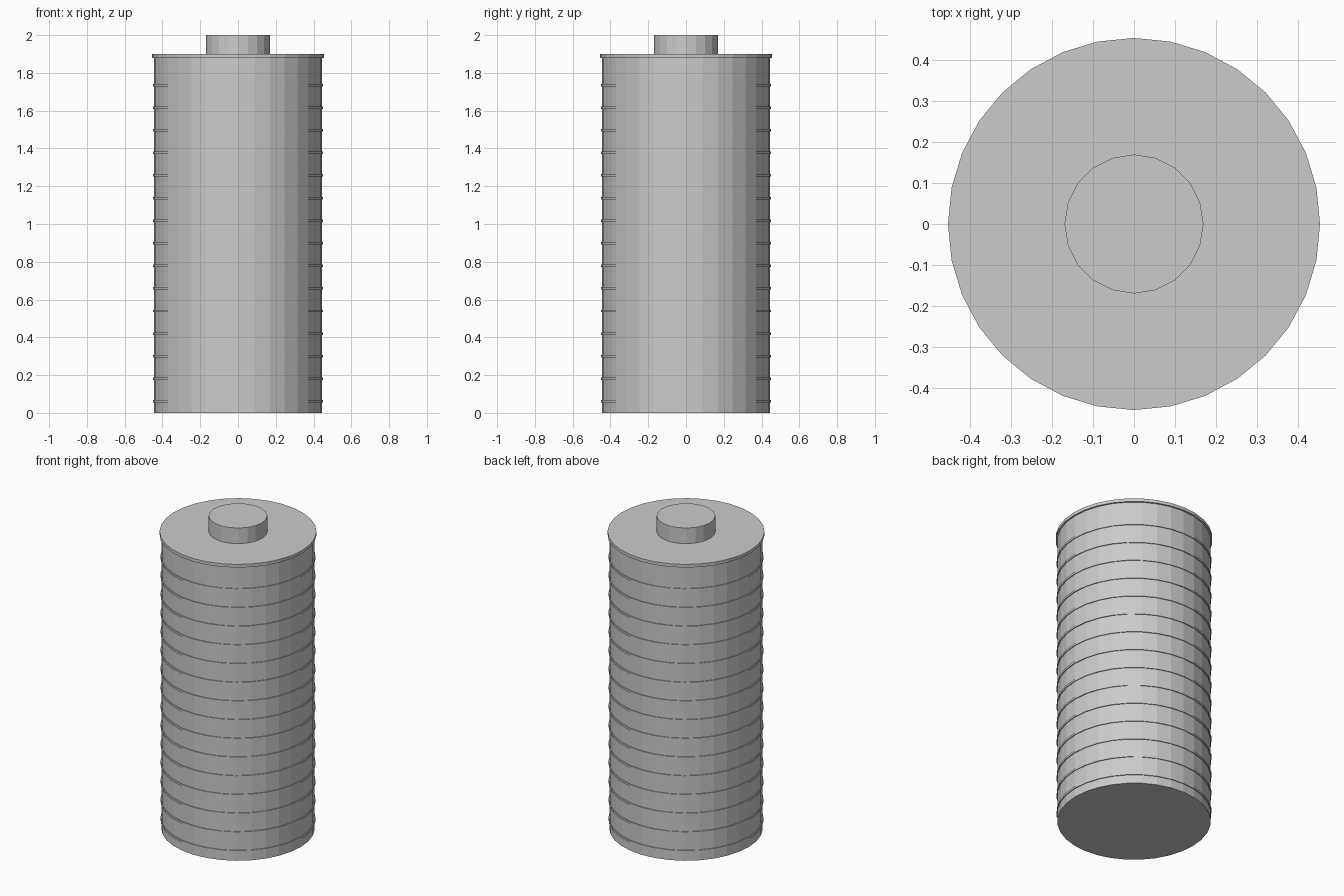
import bpy

if "Cube" in bpy.data.objects:
    bpy.data.objects.remove(bpy.data.objects["Cube"])

# One plain grey for the whole model
grey = bpy.data.materials.new("grey")
grey.diffuse_color = (0.6, 0.6, 0.6, 1.0)
grey.use_nodes = True
grey.node_tree.nodes["Principled BSDF"].inputs["Base Color"].default_value = grey.diffuse_color


def disc(name, radius, z0, z1, sides=32):
    """Capped upright cylinder between two heights."""
    bpy.ops.mesh.primitive_cylinder_add(
        vertices=sides, radius=radius, depth=z1 - z0,
        location=(0, 0, (z0 + z1) / 2))
    obj = bpy.context.object
    obj.name = name
    obj.data.materials.append(grey)
    return obj


# Main cylinder, overhanging lid and top knob
disc("body", 0.445, 0.0, 1.88)
disc("lid", 0.455, 1.88, 1.90)
disc("top_knob", 0.17, 1.90, 2.0, sides=20)

# Thin raised bands, evenly stacked up the body
RINGS, FIRST, STEP, HALF = 15, 0.061, 0.1196, 0.0065
for i in range(RINGS):
    z = FIRST + i * STEP
    disc(f"band_{i + 1}", 0.45, z - HALF, z + HALF)
